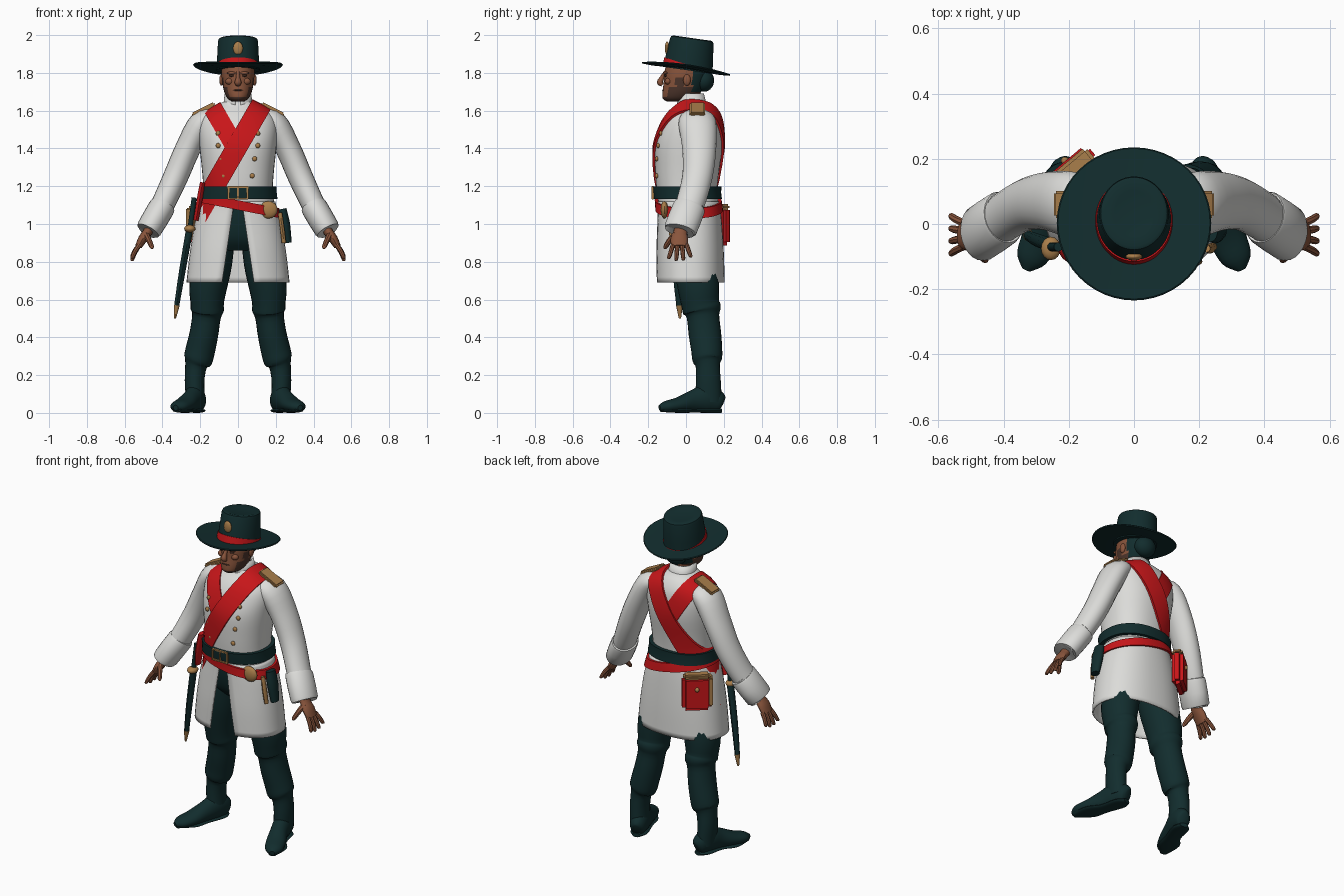
import bpy, bmesh, math
from mathutils import Vector, Matrix

if "Cube" in bpy.data.objects:
    bpy.data.objects.remove(bpy.data.objects["Cube"])


def material(name, rgb):
    m = bpy.data.materials.new(name)
    m.use_nodes = True
    m.diffuse_color = (*rgb, 1)
    m.node_tree.nodes["Principled BSDF"].inputs["Base Color"].default_value = (*rgb, 1)
    return m


WHITE = material("coat_white", (.72, .72, .7))
DARK = material("dark_green", (.006, .026, .027))
RED = material("sash_red", (.58, .008, .01))
GOLD = material("brass_gold", (.4, .21, .07))
SKIN = material("skin_brown", (.25, .09, .045))
BEARD = material("stubble_brown", (.075, .036, .025))


def finish(bm, name, mat):
    bmesh.ops.recalc_face_normals(bm, faces=bm.faces)
    me = bpy.data.meshes.new(name)
    bm.to_mesh(me)
    bm.free()
    me.materials.append(mat)
    ob = bpy.data.objects.new(name, me)
    bpy.context.collection.objects.link(ob)
    bpy.ops.object.select_all(action="DESELECT")
    bpy.context.view_layer.objects.active = ob
    ob.select_set(True)
    bpy.ops.object.shade_smooth_by_angle(angle=math.radians(40))
    return ob


def dense(rows, k=4):
    """Catmull-Rom resampling of a short table of rows."""
    out = []
    for i in range(len(rows) - 1):
        a, b, c, d = (rows[max(i - 1, 0)], rows[i], rows[i + 1], rows[min(i + 2, len(rows) - 1)])
        for s in range(k):
            t = s / k
            out.append(tuple(q + .5 * t * (r - p + t * (2*p - 5*q + 4*r - w + t * (3*(q - r) + w - p)))
                             for p, q, r, w in zip(a, b, c, d)))
    return out + [rows[-1]]


def loft(name, mat, rings, closed=True, loop=False):
    bm = bmesh.new()
    vs = [[bm.verts.new(p) for p in r] for r in rings]
    n = len(vs[0])
    for i in range(len(vs) - (0 if loop else 1)):
        a, b = vs[i], vs[(i + 1) % len(vs)]
        for j in range(n if closed else n - 1):
            k = (j + 1) % n
            bm.faces.new((a[j], a[k], b[k], b[j]))
    if closed and not loop:
        bm.faces.new(vs[0])
        bm.faces.new(vs[-1])
    return finish(bm, name, mat)


def oval(z, rx, yf, yb, n=40, gap=0, p=.88):
    """Horizontal section, optionally open at the front."""
    g = math.asin((gap / rx) ** (1 / p)) if gap else 0
    pts = []
    for i in range(n + 1 if gap else n):
        a = -math.pi / 2 + g + (2 * math.pi - 2 * g) * i / n
        c, s = math.cos(a), math.sin(a)
        pts.append((math.copysign(abs(c) ** p, c) * rx,
                    (yf + yb) / 2 + math.copysign(abs(s) ** p, s) * (yb - yf) / 2, z))
    return pts


def limb(name, mat, rows, side=1, ref=(0, 1, 0), n=16, k=4):
    """Tube along rows of x, y, z, radius along ref, radius across."""
    rows, ref, rings = dense(rows, k), Vector(ref), []
    for i, r in enumerate(rows):
        t = (Vector(rows[min(i + 1, len(rows) - 1)][:3]) - Vector(rows[max(i - 1, 0)][:3])).normalized()
        v = (ref - t * ref.dot(t)).normalized()
        u = t.cross(v)
        ring = [Vector(r[:3]) + v * r[3] * math.cos(a) + u * r[4] * math.sin(a)
                for a in (2 * math.pi * j / n for j in range(n))]
        rings.append([(p.x * side, p.y, p.z) for p in ring])
    return loft(name, mat, rings)


def ball(name, mat, loc, scale):
    bm = bmesh.new()
    bmesh.ops.create_uvsphere(bm, u_segments=16, v_segments=10, radius=1,
                              matrix=Matrix.Translation(loc) @ Matrix.Diagonal((*scale, 1)))
    return finish(bm, name, mat)


def box(name, mat, loc, size, rot=(0, 0, 0), bevel=.008):
    bm = bmesh.new()
    bmesh.ops.create_cube(bm, size=1, matrix=Matrix.Diagonal((*size, 1)))
    bmesh.ops.bevel(bm, geom=bm.edges[:], offset=bevel, segments=2, affect="EDGES")
    ob = finish(bm, name, mat)
    ob.location, ob.rotation_euler = loc, rot
    return ob


# Coat: closed bodice above the waist, open-fronted skirt below
coat = dense([(.69, .268, -.155, .2), (.85, .25, -.155, .195), (1, .225, -.148, .185), (1.1, .197, -.145, .175),
              (1.17, .184, -.155, .165), (1.28, .19, -.163, .175), (1.42, .205, -.163, .195),
              (1.52, .21, -.13, .19), (1.58, .185, -.095, .175), (1.63, .11, -.05, .14), (1.65, .07, -.045, .1)])
form = loft("body_form", WHITE, [oval(*r) for r in coat])
loft("coat_bodice", WHITE, [oval(*r) for r in coat if r[0] > 1.09])
skirt = loft("coat_skirt", WHITE, [oval(*r, gap=.02 + .15 * (1.12 - r[0])) for r in coat if r[0] < 1.12], closed=False)
collar = loft("collar", WHITE, [oval(z, r, c - r, c + r, gap=g) for z, r, c, g in
              ((1.61, .085, .035, .012), (1.65, .07, .03, .012), (1.69, .066, .024, .02))], closed=False)
for ob in (skirt, collar):
    mod = ob.modifiers.new("cloth", "SOLIDIFY")
    mod.thickness, mod.offset = .01, 0
bpy.context.view_layer.update()


def front_y(x, z):
    return form.ray_cast((x, -1, z), (0, 1, 0))[1].y


def strap(name, mat, centre, tilt, width, off, a0=0, a1=360, steps=64):
    """Band hugging the coat in a plane tilted about the y axis."""
    c, t = Vector(centre), math.radians(tilt)
    d, w = Vector((math.cos(t), 0, math.sin(t))), Vector((-math.sin(t), 0, math.cos(t)))
    rings, full = [], a1 - a0 == 360
    for i in range(steps if full else steps + 1):
        a = math.radians(a0 + (a1 - a0) * i / steps)
        out = d * math.cos(a) + Vector((0, math.sin(a), 0))  * 1
        out.normalize()
        hits = []
        for s in (-.5, 0, .5):
            o = c + w * width * s
            ok, loc, _, _ = form.ray_cast(o + out, -out)
            hits.append(loc if ok else o)
        rings.append([p + out * off for p in hits] + [p - out * .006 for p in reversed(hits)])
    return loft(name, mat, rings, loop=full)


# Sashes and belts
strap("short_sash", RED, (-.01, .02, 1.4), 120, .1, .006, -82, 82)
strap("diagonal_sash", RED, (-.01, .02, 1.4), 60, .11, .013)
strap("waist_belt", DARK, (0, 0, 1.165), 0, .066, .021)
strap("hip_sash", RED, (0, 0, 1.1), -11, .05, .018)
fy = front_y(0, 1.165) - .022
for x in (-.05, 0, .05):
    box("buckle_post", GOLD, (x, fy, 1.165), (.009, .012, .07), bevel=.002)
for z in (1.134, 1.196):
    box("buckle_bar", GOLD, (0, fy, z), (.108, .012, .009), bevel=.002)
ball("hip_plate", GOLD, (.16, front_y(.16, 1.07) - .02, 1.075), (.05, .02, .046))

# Double row of buttons
for side in (-1, 1):
    for x, z in ((.105, 1.48), (.105, 1.415), (.088, 1.345), (.075, 1.255)):
        ball("button", GOLD, (side * x, front_y(side * x, z) - .003, z), (.013, .009, .013))
bpy.data.objects.remove(form)

# Trousers seat
loft("trouser_seat", DARK, [oval(*r) for r in dense([(.86, .13, -.04, .12), (.92, .18, -.09, .14),
                                                    (1.02, .175, -.115, .14), (1.14, .16, -.12, .13)])])

for side, tag in ((1, "left_"), (-1, "right_")):
    # Sleeve, cuff and shoulder board
    limb(tag + "sleeve", WHITE, [(.12, .05, 1.56, .08, .045), (.19, .06, 1.535, .1, .068), (.265, .07, 1.4, .09, .067),
                                 (.33, .06, 1.25, .08, .066), (.4, .02, 1.1, .076, .062),
                                 (.463, -.025, .99, .07, .058)], side, n=24)
    limb(tag + "cuff", WHITE, [(.4, .02, 1.095, .078, .064), (.405, .016, 1.085, .087, .07),
                               (.47, -.028, .975, .088, .068), (.474, -.03, .968, .078, .06)], side, n=24, k=2)
    box(tag + "shoulder_board", GOLD, (side * .183, .06, 1.607), (.135, .082, .022), (0, side * .46, 0), .007)
    # Hand
    limb(tag + "palm", SKIN, [(.455, -.02, 1, .034, .026), (.48, -.03, .955, .037, .025),
                              (.505, -.035, .92, .046, .024), (.527, -.035, .88, .043, .018)], side)
    for i, reach in enumerate((.062, .078, .08, .07)):
        y = .003 - .024 * i
        tip = y + .014 * (1.5 - i)
        limb(tag + "finger", SKIN, [(.522, y, .89, .012, .013), (.545, (y + tip) / 2, .89 - reach * .5, .012, .012),
                                    (.56, tip, .892 - reach, .01, .01), (.562, tip, .886 - reach, .004, .004)], side, n=8)
    limb(tag + "thumb", SKIN, [(.49, -.05, .95, .018, .016), (.472, -.085, .915, .015, .015),
                               (.457, -.108, .88, .012, .012), (.453, -.114, .868, .004, .004)], side, (1, 0, 0), 8)
    # Leg with creases at knee and boot top
    limb(tag + "leg", DARK, [(.1, .04, .95, .11, .085), (.13, .05, .8, .115, .1), (.158, .065, .67, .11, .1),
                             (.163, .075, .58, .1, .088), (.163, .085, .545, .102, .088), (.167, .09, .51, .086, .076),
                             (.18, .1, .42, .086, .076), (.2, .11, .33, .082, .078), (.212, .112, .28, .078, .076),
                             (.222, .115, .25, .064, .058), (.23, .118, .17, .066, .052), (.225, .12, .06, .07, .05)],
         side, n=24, k=3)
    limb(tag + "boot", DARK, [(.205, .192, .05, .035, .02), (.21, .175, .057, .056, .042), (.227, .11, .075, .075, .052),
                              (.25, .04, .062, .06, .05), (.285, -.04, .043, .04, .056),
                              (.315, -.105, .033, .03, .047), (.33, -.14, .027, .014, .014)], side, (0, 0, 1), 20)
    limb(tag + "sole", DARK, [(.208, .185, .012, .012, .025), (.22, .14, .012, .012, .05), (.25, .04, .012, .011, .045),
                              (.287, -.04, .012, .012, .06), (.325, -.13, .016, .011, .022)], side, (0, 0, 1), 16)
    # Ears and eyes
    ball(tag + "ear", SKIN, (side * .087, .005, 1.762), (.012, .02, .03))
    ball(tag + "eye", BEARD, (side * .034, -.108, 1.785), (.014, .008, .006))
    ball(tag + "brow", SKIN, (side * .034, -.108, 1.799), (.024, .012, .008))
    ball(tag + "cheek", SKIN, (side * .045, -.095, 1.755), (.022, .018, .018))

# Head, with stubble and hair chosen by position
limb("neck", SKIN, [(0, .03, 1.58, .055, .058), (0, .02, 1.72, .055, .055)], n=20)
head = loft("head", SKIN, [oval(*r, p=.95) for r in dense(
    [(1.648, .03, -.1, .0), (1.665, .055, -.123, .045), (1.7, .073, -.124, .08), (1.75, .083, -.118, .105),
     (1.8, .088, -.115, .115), (1.86, .085, -.1, .11)])])
head.data.materials.append(BEARD)
head.data.materials.append(DARK)
for f in head.data.polygons:
    c = f.center
    if c.y > .035 and c.z > 1.7:
        f.material_index = 2
    elif (c.z < 1.72 and c.y > -.095) or c.z < 1.675 or (c.z < 1.78 and -.055 < c.y < -.005):
        f.material_index = 1
ball("hair_knot", DARK, (0, .095, 1.76), (.065, .054, .06))
limb("nose", SKIN, [(0, -.108, 1.805, .01, .009), (0, -.126, 1.775, .012, .011),
                    (0, -.138, 1.75, .016, .018), (0, -.125, 1.737, .01, .014)], n=12)
ball("mouth", BEARD, (0, -.12, 1.708), (.026, .007, .004))

# Hat: brim with lifted sides, crown, tapering ribbon and badge
hat = [loft("hat_brim", DARK, [oval(z, r, -r, r, 48, p=1) for z, r in
            ((-.002, .08), (-.006, .18), (-.003, .233), (.002, .237), (.006, .233), (.004, .1))]),
       loft("hat_crown", DARK, [oval(z, rx, .01 - ry, .01 + ry, 48, p=1) for z, rx, ry in
            ((-.005, .116, .132), (.05, .111, .127), (.15, .106, .116), (.162, .102, .112),
             (.167, .092, .102), (.16, .06, .07))])]
base = oval(.003, .12, -.126, .146, 48, p=1)
hat.append(loft("hat_ribbon", RED, [base, [(x * .97, y * .97, .006 + max(0, .022 - .2 * y) * .85)
                                          for x, y, z in base]]))
for v in hat[0].data.vertices:
    v.co.z += .38 * v.co.x ** 2
for ob in hat:
    ob.location, ob.rotation_euler = (0, 0, 1.82), (math.radians(-8), 0, 0)
ball("hat_badge", GOLD, (0, -.1, 1.93), (.026, .012, .036))

# Sword hanging at the right hip
limb("sword_grip", DARK, [(-.232, -.07, 1.14, .014, .014), (-.252, -.07, .99, .014, .014)], n=10)
ball("sword_guard", GOLD, (-.255, -.075, .975), (.03, .036, .02))
limb("sword_scabbard", DARK, [(-.255, -.065, .98, .022, .02), (-.295, -.05, .75, .021, .018),
                              (-.325, -.035, .565, .016, .014)], n=10)
limb("scabbard_tip", GOLD, [(-.324, -.035, .57, .018, .016), (-.333, -.032, .5, .006, .005)], n=10)
limb("sword_hanger", RED, [(-.188, -.08, 1.22, .032, .014), (-.205, -.08, 1.12, .036, .016),
                           (-.222, -.07, 1.02, .022, .014)], n=10)

# Pouch at the back of the right hip
turn = (0, 0, math.radians(40))
box("pouch", RED, (-.19, .168, .99), (.165, .065, .21), turn, .02)
box("pouch_flap", GOLD, (-.188, .166, 1.09), (.15, .06, .03), turn, .01)
box("pouch_trim", GOLD, (-.247, .113, 1), (.022, .074, .17), turn, .006)
ball("pouch_stud", GOLD, (-.212, .194, 1.02), (.012, .012, .014))

# Holster at the left hip
limb("holster", DARK, [(.235, -.02, 1.08, .035, .022), (.25, -.02, 1, .04, .026), (.265, -.02, .9, .028, .02)], n=14)
limb("holster_trim", GOLD, [(.222, -.075, 1.06, .012, .012), (.235, -.075, .97, .016, .012),
                            (.243, -.07, .9, .012, .012)], n=10)
